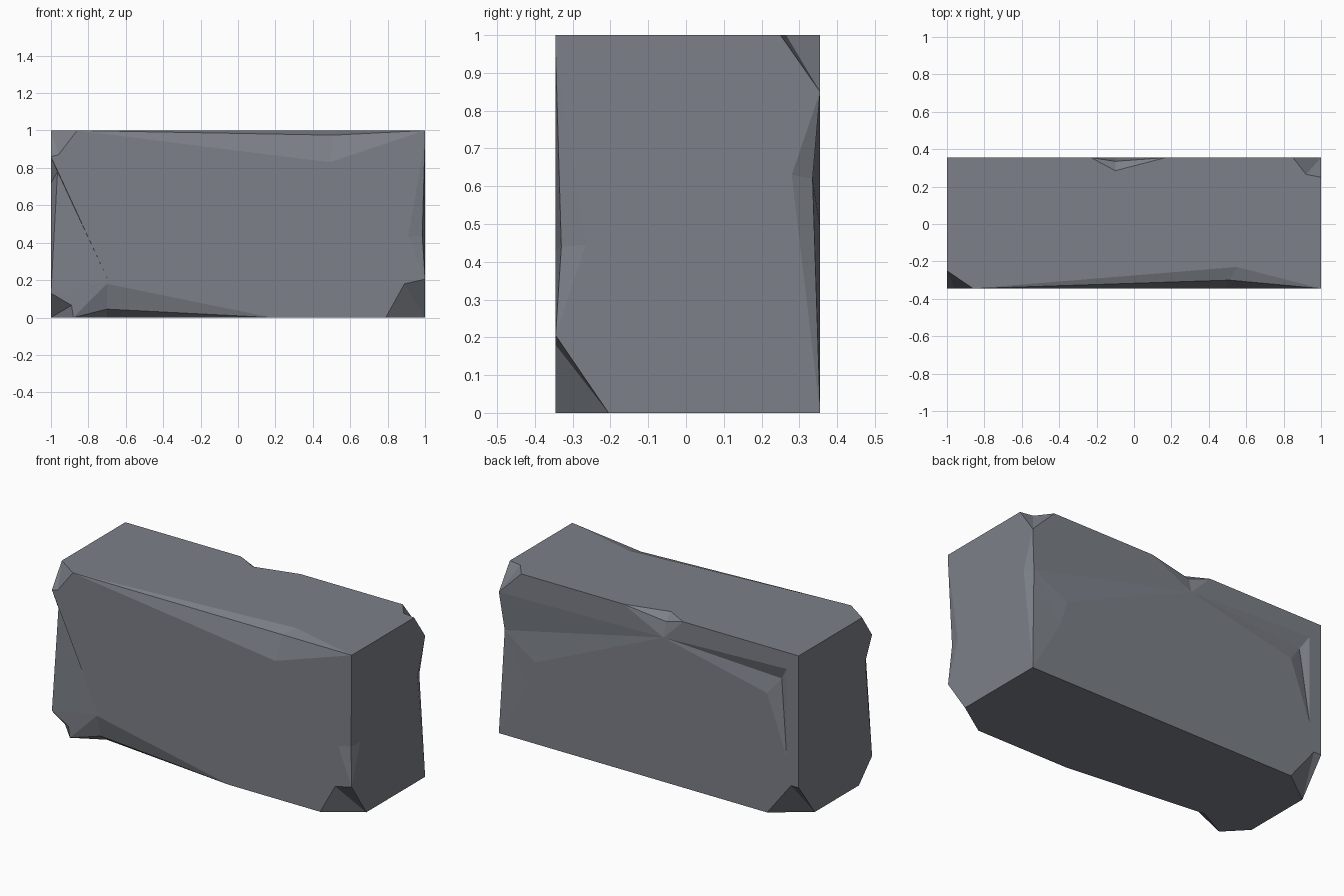
import bpy, bmesh
from mathutils import Vector

if "Cube" in bpy.data.objects:
    bpy.data.objects.remove(bpy.data.objects["Cube"])

FRONT, BACK = -0.345, 0.355


def new_object(name, bm):
    mesh = bpy.data.meshes.new(name)
    bmesh.ops.recalc_face_normals(bm, faces=bm.faces)
    bm.to_mesh(mesh)
    bm.free()
    obj = bpy.data.objects.new(name, mesh)
    bpy.context.collection.objects.link(obj)
    return obj


# Plain stone block
bm = bmesh.new()
bmesh.ops.create_cube(bm, size=1)
for v in bm.verts:
    v.co = (v.co.x * 2, BACK if v.co.y > 0 else FRONT, v.co.z + 0.5)
block = new_object("stone_block", bm)


def chip(loop, hub, out):
    """Cut a chip: outline on the surface, fanned inward to hub, closed outside at out."""
    bm = bmesh.new()
    ring = [bm.verts.new(p) for p in loop]
    inner = ring[hub] if isinstance(hub, int) else bm.verts.new(hub)
    outer = bm.verts.new(out)
    for a, b in zip(ring, ring[1:] + ring[:1]):
        if inner not in (a, b):
            bm.faces.new((a, b, inner))
        bm.faces.new((b, a, outer))
    cutter = new_object("chip_cutter", bm)
    cutter.hide_render = True
    mod = block.modifiers.new("chip", 'BOOLEAN')
    mod.operation, mod.solver, mod.object = 'DIFFERENCE', 'EXACT', cutter
    dg = bpy.context.evaluated_depsgraph_get()
    mesh = bpy.data.meshes.new_from_object(block.evaluated_get(dg))
    block.modifiers.clear()
    block.data = mesh
    bpy.data.objects.remove(cutter)


def corner(x, y, z, loop):
    c = Vector((x, y, z))
    chip(loop, 3, c + Vector((x, 1 if y > 0 else -1, 1 if z > 0.5 else -1)) * 0.2)


# Broken corners
corner(1, FRONT, 0, [(.79, FRONT, 0), (.89, FRONT, .18), (1, FRONT, .205), (1, -.205, 0)])
corner(1, BACK, 1, [(.85, BACK, 1), (.92, .265, 1), (1, .25, 1), (1, BACK, .85)])
corner(-1, FRONT, 1, [(-.86, FRONT, 1), (-.96, FRONT, .87), (-1, FRONT, .86), (-1, -.25, 1)])
corner(-1, FRONT, 0, [(-1, FRONT, .13), (-.89, FRONT, .065), (-.88, FRONT, 0), (-1, -.22, 0)])
corner(-1, BACK, 0, [(-.79, BACK, 0), (-.95, BACK, .205), (-1, BACK, .205), (-1, .2, 0)])

# Chipped horizontal edges: top front, bottom front, top back
chip([(-.86, FRONT, 1), (.49, FRONT, .83), (1, FRONT, 1), (.55, -.23, 1)],
     (.51, -.30, .975), (.3, -.6, 1.25))
chip([(-.88, FRONT, 0), (-.7, FRONT, .18), (.18, FRONT, 0), (-.7, -.25, 0)],
     (-.7, -.31, .045), (-.4, -.6, -.25))
chip([(.17, BACK, 1), (-.1, BACK, .87), (-.23, BACK, 1), (-.1, .285, 1)],
     (-.1, .335, .96), (-.05, .6, 1.25))

# Chipped upright edges: front right, front left, back right
chip([(1, FRONT, .95), (.91, FRONT, .43), (1, FRONT, .205), (1, -.265, .445)],
     (.985, -.33, .44), (1.25, -.6, .5))
chip([(-1, FRONT, .86), (-.69, FRONT, .19), (-1, FRONT, .13), (-1, -.28, .72)],
     (-.965, -.33, .78), (-1.25, -.6, .5))
chip([(1, BACK, .85), (-.1, BACK, .87), (.76, BACK, .49), (.81, BACK, .33),
      (1, BACK, 0), (1, .28, .63)],
     (.975, .335, .62), (1.25, .6, .5))

# Shallow gouge across the back
chip([(-.1, BACK, .87), (-.92, BACK, .9), (-.92, BACK, .37), (-.79, BACK, .72)],
     (-.87, .33, .82), (-.6, .6, .75))

stone = bpy.data.materials.new("grey stone")
stone.diffuse_color = (0.2, 0.215, 0.245, 1)
stone.use_nodes = True
stone.node_tree.nodes["Principled BSDF"].inputs["Base Color"].default_value = stone.diffuse_color
block.data.materials.clear()
block.data.materials.append(stone)
for p in block.data.polygons:
    p.material_index = 0
    p.use_smooth = False
